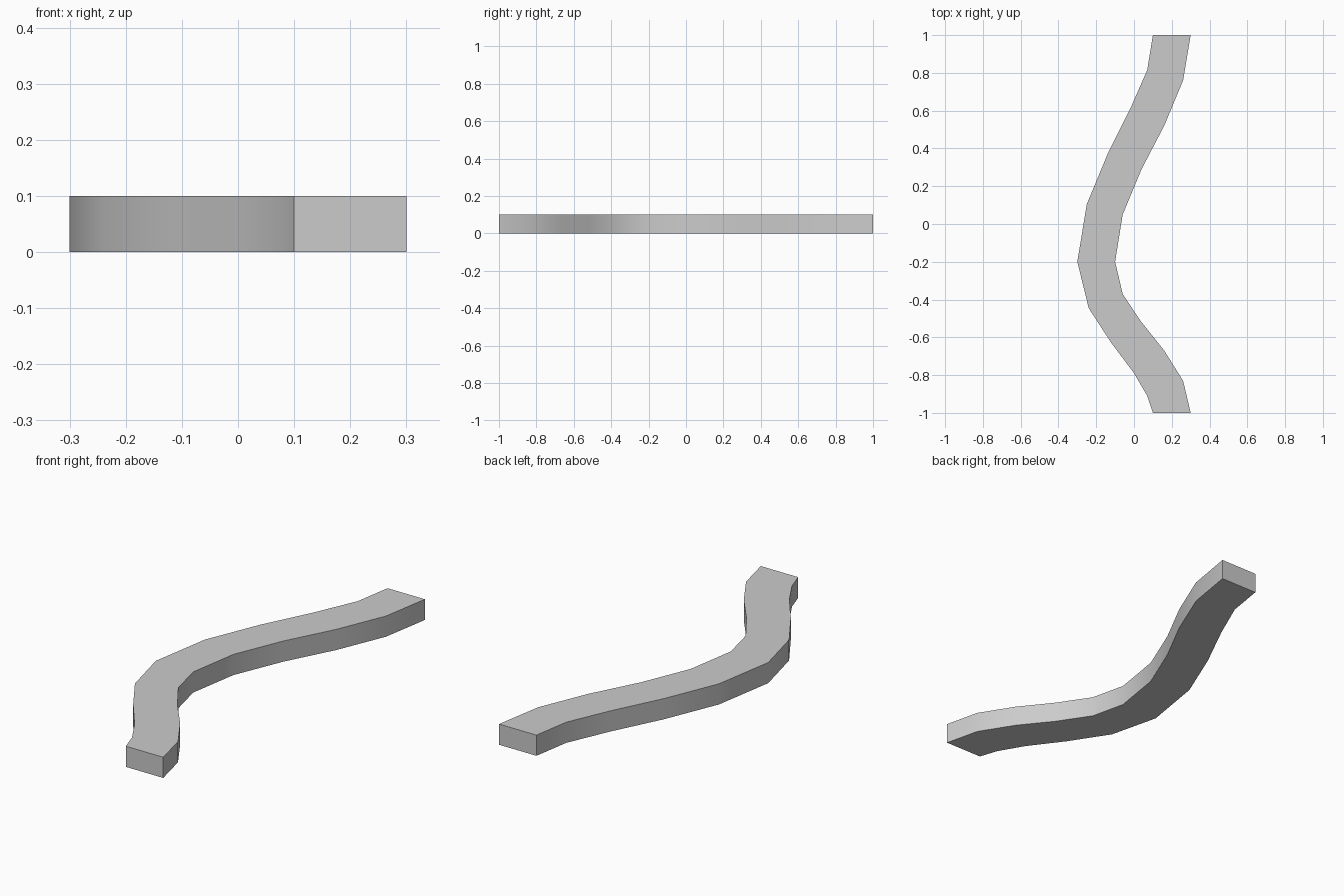
import bpy
import bmesh
import math

cube = bpy.data.objects.get("Cube")
if cube:
    bpy.data.objects.remove(cube, do_unlink=True)

HEIGHT = 0.1

# Plan outline of the winding strip: matching points along its two banks
left_bank = [(0.30, -1.0), (0.26, -0.83), (0.16, -0.67), (0.04, -0.52),
             (-0.06, -0.37), (-0.10, -0.20), (-0.06, 0.05), (0.04, 0.29),
             (0.16, 0.52), (0.26, 0.76), (0.30, 1.0)]
right_bank = [(0.10, -1.0), (0.07, -0.91), (0.0, -0.79), (-0.12, -0.63),
              (-0.24, -0.445), (-0.30, -0.20), (-0.25, 0.105), (-0.14, 0.37),
              (-0.02, 0.61), (0.07, 0.815), (0.10, 1.0)]

# Grey material
grey = bpy.data.materials.new("plain grey")
grey.use_nodes = True
colour = (0.6, 0.6, 0.6, 1.0)
grey.diffuse_color = colour
grey.node_tree.nodes["Principled BSDF"].inputs["Base Color"].default_value = colour

# Strip of quads between the banks, extruded upwards
bm = bmesh.new()
left = [bm.verts.new((x, y, 0)) for x, y in left_bank]
right = [bm.verts.new((x, y, 0)) for x, y in right_bank]
for i in range(len(left) - 1):
    bm.faces.new((right[i], left[i], left[i + 1], right[i + 1]))
strip = bmesh.ops.extrude_face_region(bm, geom=bm.faces[:])
raised = [g for g in strip["geom"] if isinstance(g, bmesh.types.BMVert)]
bmesh.ops.translate(bm, verts=raised, vec=(0, 0, HEIGHT))
bmesh.ops.recalc_face_normals(bm, faces=bm.faces[:])

mesh = bpy.data.meshes.new("winding_path")
bm.to_mesh(mesh)
bm.free()
mesh.materials.append(grey)
path = bpy.data.objects.new("winding_path", mesh)
bpy.context.collection.objects.link(path)

# Smooth banks, crisp top, bottom and ends
bpy.ops.object.select_all(action='DESELECT')
path.select_set(True)
bpy.context.view_layer.objects.active = path
bpy.ops.object.shade_smooth_by_angle(angle=math.radians(40))
